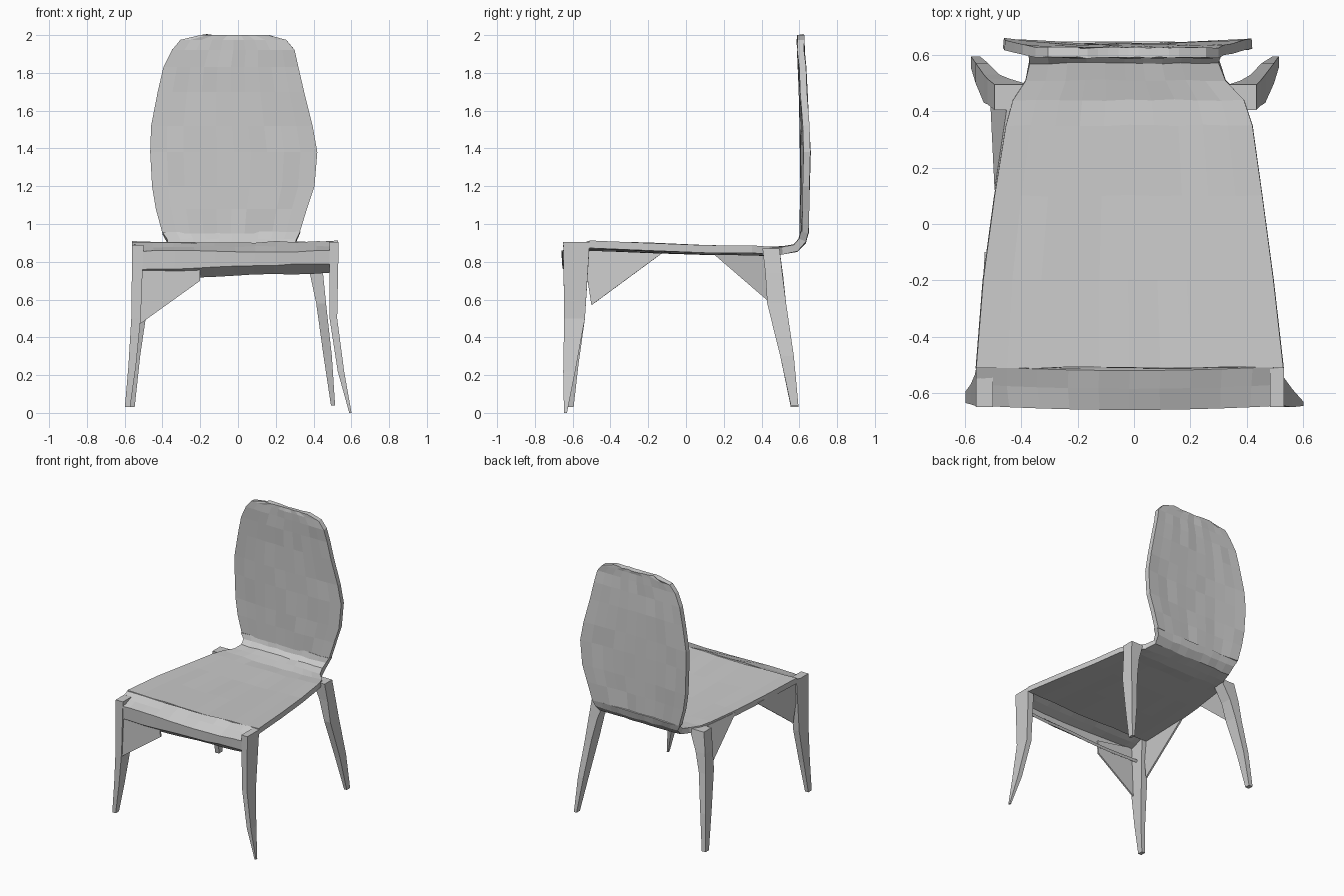
import bpy, bmesh, math, random

random.seed(4)


def make_object(name, verts, faces, thickness=0):
    bm = bmesh.new()
    vs = [bm.verts.new(v) for v in verts]
    for f in faces:
        bm.faces.new([vs[i] for i in f])
    if not thickness:
        bmesh.ops.recalc_face_normals(bm, faces=bm.faces)
    mesh = bpy.data.meshes.new(name)
    bm.to_mesh(mesh)
    bm.free()
    ob = bpy.data.objects.new(name, mesh)
    bpy.context.collection.objects.link(ob)
    if thickness:
        mod = ob.modifiers.new("thickness", "SOLIDIFY")
        mod.thickness = thickness
        mod.offset = -1
    return ob


def sheet(name, rows, shape, thickness, cols=10):
    """Loft rows of (y, z, left x, right x); shape(u, row) gives a y, z offset."""
    verts, faces, n = [], [], cols + 1
    for row in rows:
        y, z, xl, xr = row
        for c in range(n):
            u = 2 * c / cols - 1
            dy, dz = shape(u, row)
            verts.append((xl + (xr - xl) * c / cols, y + dy, z + dz))
    for r in range(len(rows) - 1):
        for c in range(cols):
            a = r * n + c
            faces.append((a, a + 1, a + n + 1, a + n))
    return make_object(name, verts, faces, thickness)


def leg(name, sections):
    """Loft four-sided sections of (x, y, z, half width, half depth)."""
    verts, faces = [], []
    for x, y, z, w, d in sections:
        verts += [(x - w, y - d, z), (x + w, y - d, z), (x + w, y + d, z), (x - w, y + d, z)]
    for s in range(len(sections) - 1):
        for k in range(4):
            a, b = s * 4 + k, s * 4 + (k + 1) % 4
            faces.append((a, b, b + 4, a + 4))
    last = len(verts)
    faces += [(3, 2, 1, 0), (last - 4, last - 3, last - 2, last - 1)]
    return make_object(name, verts, faces)


def crumple(a=0.005):
    return random.uniform(-a, a)


# seat, curving up at the rear into its narrow neck
def seat_shape(u, row):
    sag = 0.012 * (1 - u * u) if row[0] < 0.45 else 0
    return crumple(0.003), -sag + crumple(0.003)


seat_rows = [(-0.51, 0.912, -0.56, 0.53), (-0.2, 0.9, -0.535, 0.495),
             (0.1, 0.89, -0.495, 0.455), (0.35, 0.885, -0.455, 0.42),
             (0.44, 0.882, -0.43, 0.39), (0.51, 0.88, -0.385, 0.325),
             (0.57, 0.89, -0.37, 0.30), (0.597, 0.92, -0.375, 0.31),
             (0.607, 0.96, -0.4, 0.33)]
sheet("seat", seat_rows, seat_shape, 0.04)

# backrest, an uneven rounded panel with slightly swept-back sides
back_rows = [(0.605, 0.95, -0.4, 0.325), (0.605, 1.08, -0.435, 0.365),
             (0.605, 1.2, -0.455, 0.405), (0.603, 1.38, -0.465, 0.42),
             (0.602, 1.52, -0.46, 0.395), (0.598, 1.7, -0.425, 0.35),
             (0.594, 1.83, -0.395, 0.32), (0.59, 1.92, -0.35, 0.30),
             (0.588, 1.975, -0.305, 0.255), (0.59, 2.0, -0.2, 0.16)]


def back_shape(u, row):
    swell = max(0, 1 - abs(row[1] - 1.35) / 0.65)
    return 0.02 * swell * u * u + crumple(0.004), 0


sheet("backrest", back_rows, back_shape, 0.036)

# front apron: lower lip, bulging face and step up to the seat
lip_rows = [(-0.575, 0.725, -0.54, 0.5), (-0.64, 0.775, -0.55, 0.51),
            (-0.645, 0.855, -0.55, 0.52), (-0.57, 0.88, -0.56, 0.525),
            (-0.505, 0.905, -0.56, 0.53)]


def lip_shape(u, row):
    low = row[1] < 0.8
    return -0.015 * (1 - u * u), (0.015 * u if low else 0) + crumple(0.005)


sheet("front_apron", lip_rows, lip_shape, 0.02)

# triangular webs bracing the left legs
def web(name, a, b, c, d):
    make_object(name, [a, b, c, d], [(0, 1, 2, 3)], 0.012)


web("front_left_web", (-0.55, -0.635, 0.86), (-0.52, -0.635, 0.47),
    (-0.2, -0.635, 0.7), (-0.2, -0.64, 0.8))
web("left_side_front_web", (-0.555, -0.55, 0.89), (-0.53, -0.1, 0.87),
    (-0.53, -0.12, 0.85), (-0.54, -0.5, 0.57))
web("left_side_rear_web", (-0.495, 0.12, 0.875), (-0.45, 0.42, 0.87),
    (-0.51, 0.43, 0.6), (-0.495, 0.14, 0.85))

# splayed tapering legs
leg("front_left_leg", [(-0.53, -0.58, 0.89, 0.03, 0.07), (-0.54, -0.59, 0.5, 0.025, 0.055),
                       (-0.56, -0.605, 0.25, 0.02, 0.035), (-0.585, -0.615, 0.03, 0.014, 0.02)])
leg("front_right_leg", [(0.508, -0.58, 0.905, 0.025, 0.07), (0.505, -0.59, 0.5, 0.02, 0.055),
                        (0.545, -0.618, 0.22, 0.017, 0.032), (0.595, -0.638, 0.0, 0.006, 0.008)])
leg("rear_left_leg", [(-0.435, 0.45, 0.87, 0.06, 0.045), (-0.48, 0.47, 0.72, 0.04, 0.045),
                      (-0.505, 0.48, 0.58, 0.028, 0.05), (-0.54, 0.535, 0.3, 0.022, 0.036),
                      (-0.563, 0.575, 0.03, 0.016, 0.02)])
leg("rear_right_leg", [(0.385, 0.45, 0.87, 0.05, 0.045), (0.415, 0.465, 0.74, 0.035, 0.045),
                       (0.44, 0.48, 0.58, 0.026, 0.05), (0.475, 0.535, 0.3, 0.022, 0.036),
                       (0.503, 0.575, 0.04, 0.011, 0.02)])
